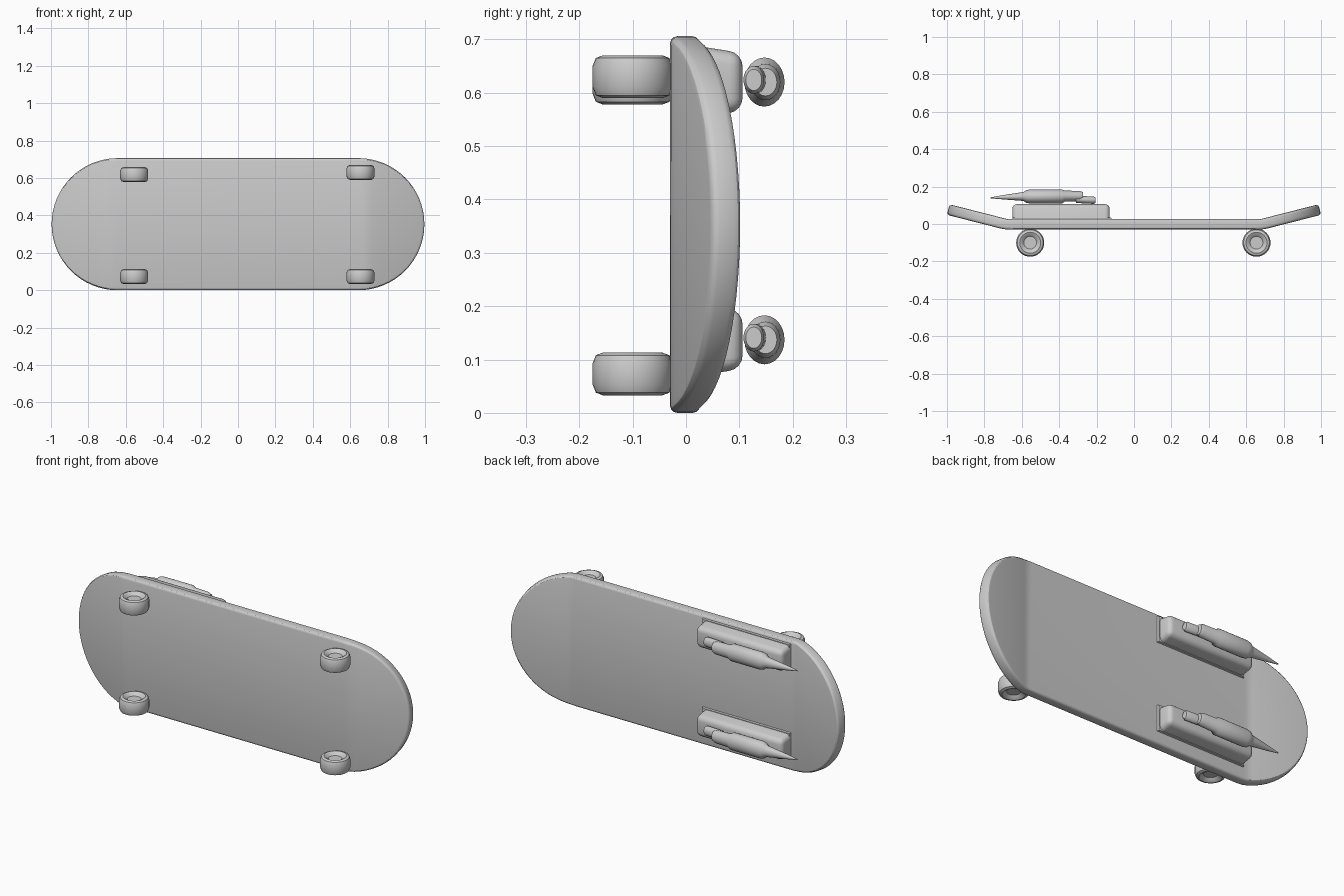
import bpy, bmesh, math
from mathutils import Matrix

if "Cube" in bpy.data.objects:
    bpy.data.objects.remove(bpy.data.objects["Cube"], do_unlink=True)

grey = bpy.data.materials.new("plain grey")
grey.use_nodes = True
grey.diffuse_color = (0.6, 0.6, 0.6, 1)
grey.node_tree.nodes["Principled BSDF"].inputs["Base Color"].default_value = (0.6, 0.6, 0.6, 1)


def finish(name, bm, angle=35):
    bmesh.ops.recalc_face_normals(bm, faces=bm.faces)
    mesh = bpy.data.meshes.new(name)
    bm.to_mesh(mesh)
    bm.free()
    mesh.materials.append(grey)
    ob = bpy.data.objects.new(name, mesh)
    bpy.context.collection.objects.link(ob)
    bpy.ops.object.select_all(action='DESELECT')
    ob.select_set(True)
    bpy.context.view_layer.objects.active = ob
    bpy.ops.object.shade_smooth_by_angle(angle=math.radians(angle))
    return ob


def lathe(name, rings, axis, location, sides=32, squash=1.0):
    """Spin (distance, radius, y shift) rings around the x or z axis."""
    bm = bmesh.new()
    loops = []
    for d, r, shift in rings:
        loop = []
        for i in range(sides):
            a = 2 * math.pi * i / sides
            u, v = r * math.cos(a) * squash, r * math.sin(a)
            loop.append(bm.verts.new((d, u + shift, v) if axis == 'x' else (v, u + shift, d)))
        loops.append(loop)
    for a, b in zip(loops, loops[1:]):
        for i in range(sides):
            j = (i + 1) % sides
            bm.faces.new((a[i], a[j], b[j], b[i]))
    bm.faces.new(loops[0])
    bm.faces.new(loops[-1])
    bmesh.ops.translate(bm, verts=bm.verts, vec=location)
    return finish(name, bm)


# Deck: capsule outline standing on its long edge, rounded rim, both ends bent up
HALF = 0.353
bm = bmesh.new()
outline = []
for side in (1, -1):
    for i in range(33):
        a = math.pi * (i / 32 - 0.5)
        x, z = (1 - HALF + HALF * math.cos(a)) * side, HALF + HALF * math.sin(a) * side
        outline.append(bm.verts.new((x, -0.03, z)))
face = bm.faces.new(outline)
out = bmesh.ops.extrude_face_region(bm, geom=[face])
bmesh.ops.translate(bm, verts=[v for v in out["geom"] if isinstance(v, bmesh.types.BMVert)],
                    vec=(0, 0.056, 0))
rim = [e for e in bm.edges if abs(e.verts[0].co.y - e.verts[1].co.y) < 1e-5]
bmesh.ops.bevel(bm, geom=rim, offset=0.014, segments=3, profile=0.5, affect='EDGES')
for x in (-0.72, -0.69, -0.66, 0.66, 0.69, 0.72):
    bmesh.ops.bisect_plane(bm, geom=bm.verts[:] + bm.edges[:] + bm.faces[:],
                           plane_co=(x, 0, 0), plane_no=(1, 0, 0))
for v in bm.verts:
    t = abs(v.co.x) - 0.66
    if t > 0:
        rise = t * t / 0.12 * 0.255 if t < 0.06 else (t - 0.03) * 0.255
        v.co.x -= math.copysign(min(1, t / 0.06) * (v.co.y + 0.03) * 0.25, v.co.x)
        v.co.y += rise
finish("deck", bm, 30)

# Wheels: rounded tyres with a dished hub at each end
dish = [(0.024, 0.022), (0.024, 0.034), (0.034, 0.044), (0.040, 0.056), (0.035, 0.069), (0.02, 0.075)]
wheel_rings = [(-d, r, 0) for d, r in dish] + [(d, r, 0) for d, r in reversed(dish)]
for name, x, z in (("wheel_lower_right", -0.555, 0.073), ("wheel_upper_right", -0.555, 0.618),
                   ("wheel_lower_left", 0.655, 0.073), ("wheel_upper_left", 0.655, 0.63)):
    lathe(name, wheel_rings, 'z', (x, -0.1, z))

# Booster: tapered mounting block with a pointed canister lying on it
canister_rings = [(-0.768, 0.003, 0.140), (-0.70, 0.014, 0.143), (-0.60, 0.028, 0.147),
                  (-0.59, 0.030, 0.147), (-0.575, 0.042, 0.147), (-0.555, 0.046, 0.147),
                  (-0.385, 0.046, 0.147), (-0.37, 0.036, 0.149), (-0.29, 0.034, 0.149),
                  (-0.272, 0.026, 0.149)]
tail_rings = [(-0.31, 0.026, 0.132), (-0.215, 0.026, 0.127), (-0.205, 0.02, 0.127)]
for side, z in (("lower", 0.137), ("upper", 0.62)):
    bm = bmesh.new()
    bmesh.ops.create_cube(bm, size=1, matrix=Matrix.Translation((-0.39, 0.062, z))
                          @ Matrix.Diagonal((0.52, 0.088, 0.136, 1)))
    for v in bm.verts:
        if v.co.y > 0.08:
            v.co.z = z + (v.co.z - z) * 0.8
    edges = [e for e in bm.edges if max(v.co.y for v in e.verts) > 0.08]
    bmesh.ops.bevel(bm, geom=edges, offset=0.025, segments=4, profile=0.5, affect='EDGES')
    finish(side + "_mount_block", bm)
    # Low fillet plate around the foot of the block
    bm = bmesh.new()
    bmesh.ops.create_cube(bm, size=1, matrix=Matrix.Translation((-0.385, 0.026, z))
                          @ Matrix.Diagonal((0.54, 0.02, 0.146, 1)))
    for v in bm.verts:
        if v.co.y > 0.03:
            v.co.z = z + (v.co.z - z) * 0.94
            v.co.x = -0.385 + (v.co.x + 0.385) * 0.97
    finish(side + "_mount_foot", bm)
    lathe(side + "_canister", canister_rings, 'x', (0, 0, z), 24, 0.82)
    lathe(side + "_canister_tail", tail_rings, 'x', (0, 0, z + 0.004), 20, 0.75)
